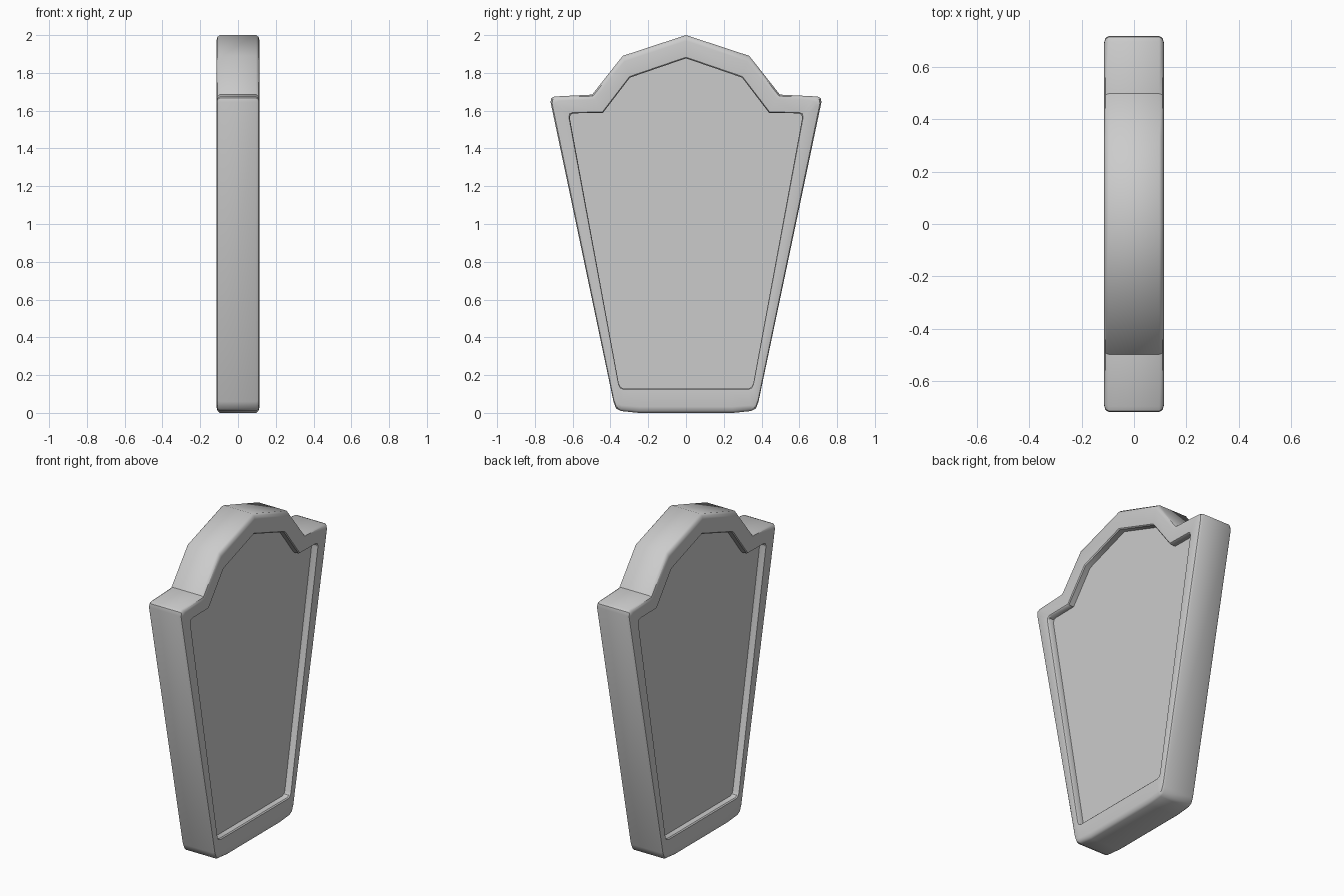
import bpy, bmesh, math

if "Cube" in bpy.data.objects:
    bpy.data.objects.remove(bpy.data.objects["Cube"])

# Half outlines (y, z), bottom to apex, with matching point counts
outer = [(0.25, 0.0), (0.345, 0.01), (0.37, 0.023), (0.384, 0.06),
         (0.717, 1.645), (0.713, 1.667), (0.695, 1.675),
         (0.497, 1.685), (0.335, 1.89), (0, 2.0)]
inner = [(0.22, 0.13), (0.33, 0.13), (0.347, 0.137), (0.356, 0.155),
         (0.615, 1.56), (0.611, 1.579), (0.595, 1.586),
         (0.44, 1.588), (0.297, 1.775), (0, 1.877)]


def loop_points(t):
    """Full closed outline, blended from outer (t=0) to inner (t=1)."""
    half = [(a[0] + (b[0] - a[0]) * t, a[1] + (b[1] - a[1]) * t)
            for a, b in zip(outer, inner)]
    return half + [(-y, z) for y, z in reversed(half[:-1])]


# Cross-section of the rim (x, blend): recess, rim face, rounded edge, side
section = [(0.070, 1.0), (0.104, 1.0), (0.110, 0.95), (0.114, 0.25),
           (0.109, 0.08), (0.096, 0.0)]
section += [(-x, t) for x, t in reversed(section)]

bm = bmesh.new()
rings = [[bm.verts.new((x, y, z)) for y, z in loop_points(t)] for x, t in section]
n = len(rings[0])
for a, b in zip(rings, rings[1:]):
    for i in range(n):
        j = (i + 1) % n
        bm.faces.new((a[i], a[j], b[j], b[i]))
# Recessed panels on both sides
bm.faces.new(rings[0])
bm.faces.new(rings[-1])
bmesh.ops.recalc_face_normals(bm, faces=bm.faces)

mesh = bpy.data.meshes.new("slab")
bm.to_mesh(mesh)
bm.free()
slab = bpy.data.objects.new("slab", mesh)
bpy.context.collection.objects.link(slab)
bpy.context.view_layer.objects.active = slab
slab.select_set(True)
bpy.ops.object.shade_smooth_by_angle(angle=math.radians(40))
